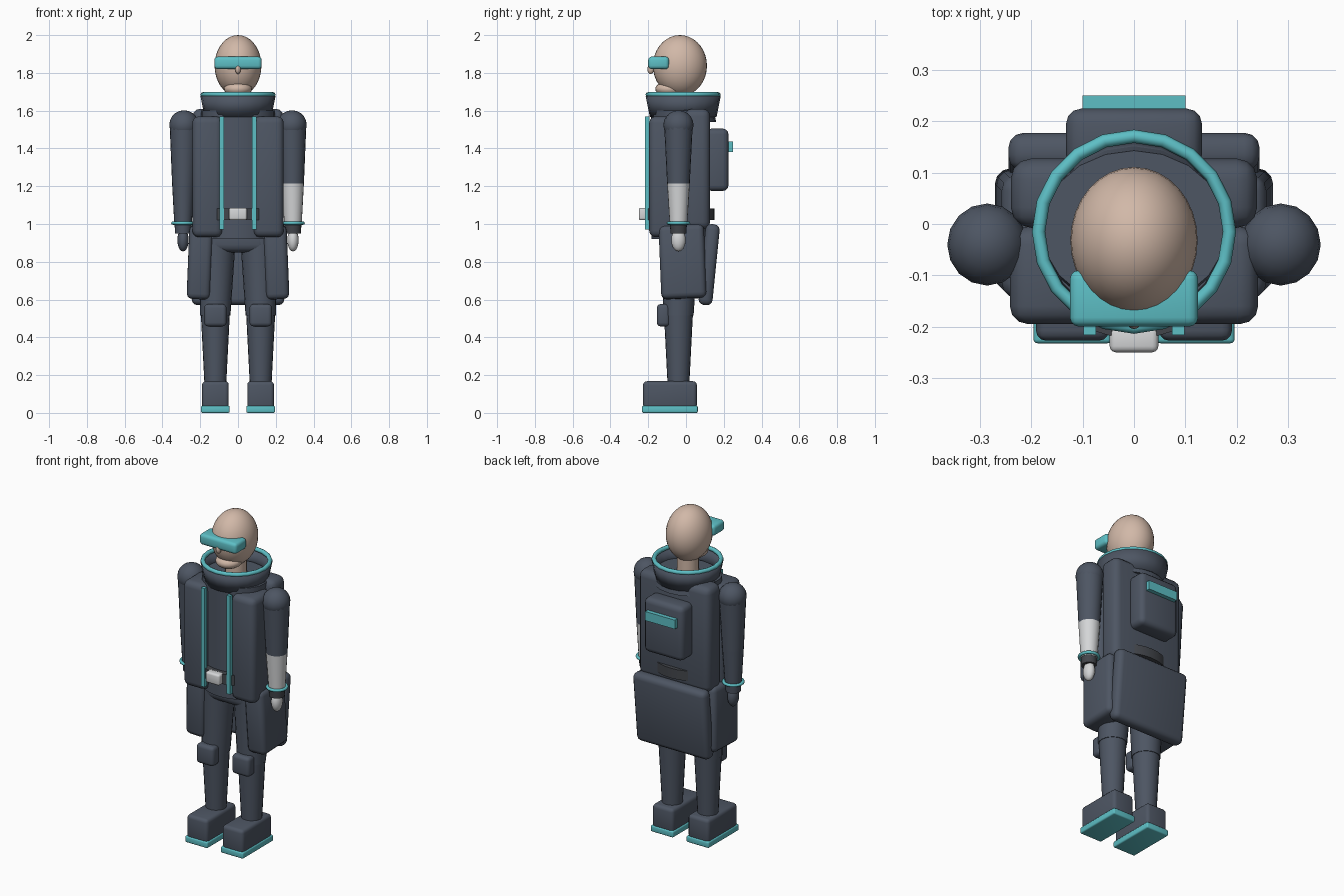
import bpy, bmesh, math
from mathutils import Matrix, Vector

if "Cube" in bpy.data.objects:
    bpy.data.objects.remove(bpy.data.objects["Cube"], do_unlink=True)


def material(name, rgb):
    m = bpy.data.materials.new(name)
    m.use_nodes = True
    m.diffuse_color = (*rgb, 1)
    m.node_tree.nodes["Principled BSDF"].inputs["Base Color"].default_value = (*rgb, 1)
    return m


SLATE = material("slate cloth", (0.075, 0.092, 0.125))
TEAL = material("teal trim", (0.11, 0.52, 0.56))
SKIN = material("skin", (0.64, 0.48, 0.39))
WHITE = material("pale shell", (0.66, 0.67, 0.68))
DARK = material("charcoal", (0.055, 0.06, 0.07))


def finish(name, bm, mat, angle=40):
    bmesh.ops.recalc_face_normals(bm, faces=bm.faces)
    me = bpy.data.meshes.new(name)
    bm.to_mesh(me)
    bm.free()
    me.materials.append(mat)
    ob = bpy.data.objects.new(name, me)
    bpy.context.collection.objects.link(ob)
    bpy.ops.object.select_all(action='DESELECT')
    ob.select_set(True)
    bpy.context.view_layer.objects.active = ob
    bpy.ops.object.shade_smooth_by_angle(angle=math.radians(angle))
    return ob


def box(name, mat, centre, size, bevel=0.0, tilt=(0, 0)):
    """Rounded box; tilt is (about x, about y)."""
    bm = bmesh.new()
    bmesh.ops.create_cube(bm, size=1, matrix=Matrix.Diagonal((*size, 1)))
    if bevel:
        bmesh.ops.bevel(bm, geom=bm.edges[:], offset=bevel, segments=3,
                        profile=0.5, affect='EDGES')
    spin = Matrix.Rotation(tilt[0], 4, 'X') @ Matrix.Rotation(tilt[1], 4, 'Y')
    bm.transform(Matrix.Translation(centre) @ spin)
    return finish(name, bm, mat)


def ball(name, mat, centre, radii, segs=16):
    bm = bmesh.new()
    bmesh.ops.create_uvsphere(bm, u_segments=segs, v_segments=segs // 2 + 2, radius=1,
                              matrix=Matrix.Translation(centre) @ Matrix.Diagonal((*radii, 1)))
    return finish(name, bm, mat, 60)


def cone(name, mat, low, high, r_low, r_high, squash=1.0, segs=20, caps=True):
    """Tapered tube between two points, y scaled by squash."""
    bm = bmesh.new()
    rings = []
    for p, r in ((low, r_low), (high, r_high)):
        rings.append([bm.verts.new(Vector(p) + Vector((
            r * math.cos(i * math.tau / segs), r * squash * math.sin(i * math.tau / segs), 0)))
            for i in range(segs)])
    for i in range(segs):
        j = (i + 1) % segs
        bm.faces.new((rings[0][i], rings[0][j], rings[1][j], rings[1][i]))
    if caps:
        bm.faces.new(rings[0])
        bm.faces.new(rings[1])
    return finish(name, bm, mat)


def ring(name, mat, centre, radius, thick):
    bpy.ops.mesh.primitive_torus_add(location=centre, major_radius=radius, minor_radius=thick,
                                     major_segments=20, minor_segments=8)
    ob = bpy.context.object
    ob.name = name
    ob.data.materials.append(mat)
    bpy.ops.object.shade_smooth_by_angle(angle=math.radians(60))
    return ob


# head
ball("head", SKIN, (0, -0.032, 1.838), (0.124, 0.143, 0.162), 32)
ball("jaw", SKIN, (0, -0.085, 1.715), (0.075, 0.078, 0.042), 20)
ball("nose", SKIN, (0, -0.187, 1.82), (0.015, 0.018, 0.026), 12)
cone("neck", SKIN, (0, -0.02, 1.56), (0, -0.02, 1.72), 0.06, 0.06)
box("visor", TEAL, (0, -0.145, 1.853), (0.25, 0.11, 0.066), 0.018)

# collar, open at the top
collar = cone("collar", SLATE, (0, -0.015, 1.57), (0, -0.015, 1.68), 0.165, 0.187, caps=False)
shell = collar.modifiers.new("thickness", 'SOLIDIFY')
shell.thickness = 0.012
ring("collar_ring", TEAL, (0, -0.015, 1.685), 0.186, 0.013)

# torso and coat
cone("torso", SLATE, (0, -0.03, 0.92), (0, -0.03, 1.6), 0.19, 0.195, 0.8, 28)
box("pelvis", SLATE, (0, -0.03, 0.92), (0.3, 0.2, 0.14), 0.04)
box("coat_back", SLATE, (0, 0.06, 1.29), (0.48, 0.135, 0.64), 0.04)
cone("yoke", SLATE, (0, -0.01, 1.54), (0, -0.01, 1.615), 0.2, 0.18, 0.85)
box("coat_skirt", SLATE, (0, 0.122, 0.785), (0.49, 0.075, 0.43), 0.03, (-0.1, 0))
cone("belt", DARK, (0, -0.035, 1.022), (0, -0.035, 1.082), 0.215, 0.215, 0.87, 28)
box("buckle", WHITE, (0, -0.225, 1.053), (0.095, 0.05, 0.066), 0.012)

# backpack
box("backpack", SLATE, (0, 0.165, 1.34), (0.265, 0.12, 0.33), 0.03)
box("backpack_bar", TEAL, (0, 0.235, 1.41), (0.2, 0.03, 0.055))

for side, s in (("left", 1), ("right", -1)):
    # coat fronts and hip panels
    box(f"{side}_coat_front", SLATE, (s * 0.162, -0.1, 1.25), (0.16, 0.19, 0.64), 0.035)
    box(f"{side}_coat_stripe", TEAL, (s * 0.086, -0.205, 1.27), (0.024, 0.022, 0.6))
    box(f"{side}_hip_panel", SLATE, (s * 0.202, -0.018, 0.8), (0.125, 0.24, 0.39), 0.03,
        (0.04, s * -0.04))

    # leg
    x = s * 0.12
    cone(f"{side}_thigh", SLATE, (x, -0.04, 0.515), (s * 0.11, -0.03, 0.95), 0.08, 0.1)
    cone(f"{side}_shin", SLATE, (x, -0.04, 0.12), (x, -0.04, 0.53), 0.056, 0.077)
    box(f"{side}_knee_pad", SLATE, (x, -0.12, 0.517), (0.118, 0.068, 0.118), 0.02)
    box(f"{side}_boot", SLATE, (x, -0.085, 0.095), (0.142, 0.285, 0.145), 0.02)
    box(f"{side}_sole", TEAL, (x, -0.085, 0.019), (0.152, 0.295, 0.038), 0.008)

    # arm
    skin = WHITE if s > 0 else SLATE
    ball(f"{side}_shoulder", SLATE, (s * 0.286, -0.04, 1.524), (0.078, 0.08, 0.078))
    cone(f"{side}_upper_arm", SLATE, (s * 0.289, -0.04, 1.215), (s * 0.286, -0.04, 1.53),
         0.06, 0.076)
    cone(f"{side}_forearm", skin, (s * 0.291, -0.04, 0.995), (s * 0.289, -0.04, 1.216),
         0.046, 0.06)
    ring(f"{side}_wrist_ring", TEAL, (s * 0.291, -0.04, 1.005), 0.054, 0.009)
    cone(f"{side}_cuff", DARK if s > 0 else SLATE, (s * 0.291, -0.04, 0.95),
         (s * 0.291, -0.04, 1.0), 0.042, 0.045)
    ball(f"{side}_hand", skin, (s * 0.291, -0.04, 0.915), (0.03, 0.038, 0.06))
